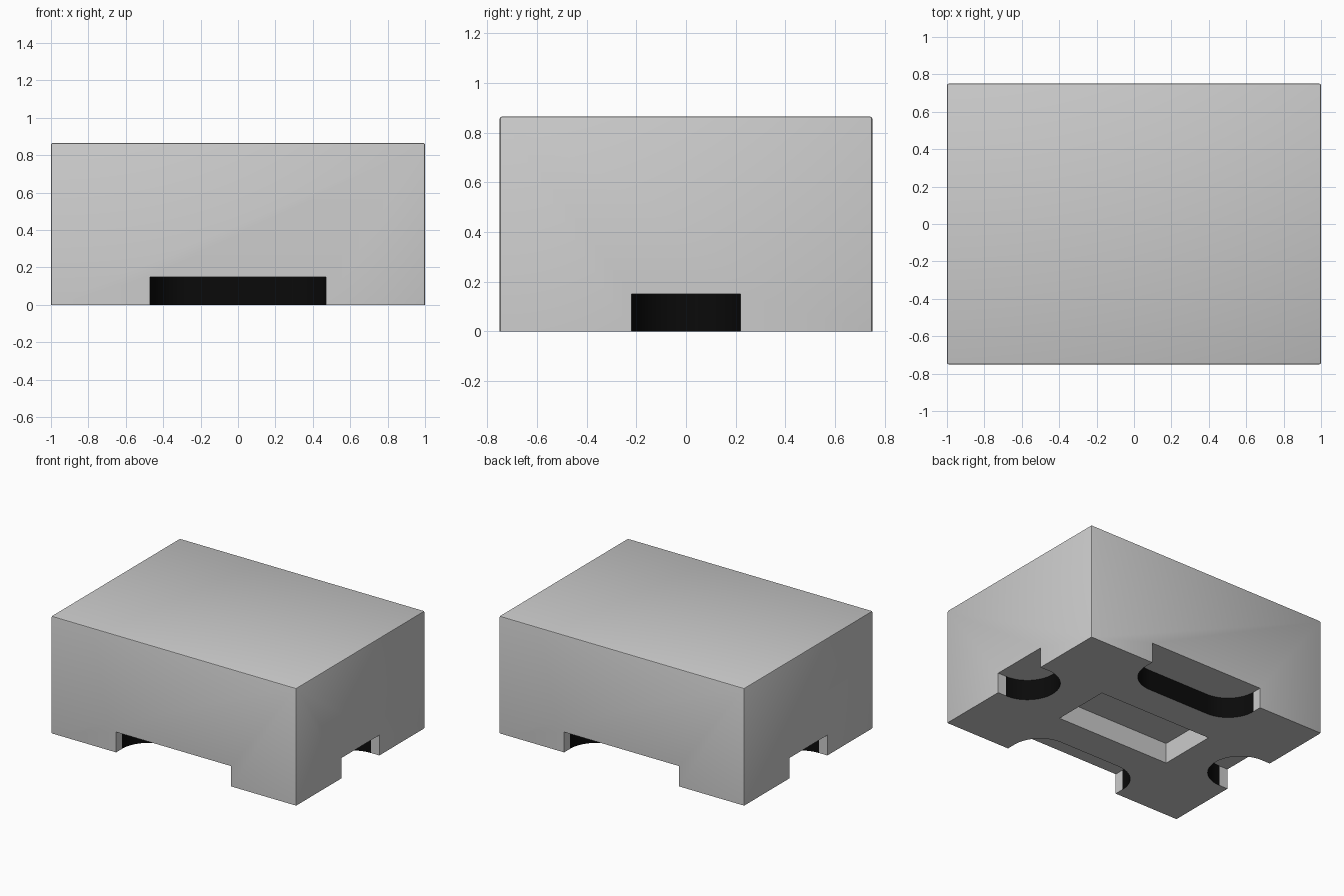
import bpy, bmesh, math

if "Cube" in bpy.data.objects:
    bpy.data.objects.remove(bpy.data.objects["Cube"])

HX, HY, H = 1.0, 0.75, 0.865     # half sizes and height of the block
CUT, R = 0.15, 0.22              # notch depth and corner radius
LIP = 0.07                       # straight part of each notch at the outer wall


def new_object(name, bm):
    bmesh.ops.recalc_face_normals(bm, faces=bm.faces[:])
    mesh = bpy.data.meshes.new(name)
    bm.to_mesh(mesh)
    bm.free()
    obj = bpy.data.objects.new(name, mesh)
    bpy.context.collection.objects.link(obj)
    return obj


def prism(bm, outline):
    """Extrude an outline from below the base up to the notch ceiling."""
    face = bm.faces.new([bm.verts.new((x, y, -0.1)) for x, y in outline])
    top = bmesh.ops.extrude_face_region(bm, geom=[face])["geom"]
    bmesh.ops.translate(bm, vec=(0, 0, CUT + 0.1),
                        verts=[v for v in top if isinstance(v, bmesh.types.BMVert)])


def notch(half_width, edge, steps=24):
    """Outline of an edge notch: straight lips, then rounded inner corners."""
    pts = [(-half_width, edge + 0.1)]
    arc = [math.pi + math.pi * i / (2 * steps) for i in range(steps + 1)]
    left = [(-half_width + R + R * math.cos(a), edge - LIP + R * math.sin(a)) for a in arc]
    right = [(-u, v) for u, v in reversed(left)]
    if half_width - R < 1e-4:
        right = right[1:]
    return pts + left + right + [(half_width, edge + 0.1)]


# Block with finely rounded top and upright edges
bm = bmesh.new()
bmesh.ops.create_cube(bm, size=1)
for v in bm.verts:
    v.co = (v.co.x * 2 * HX, v.co.y * 2 * HY, (v.co.z + 0.5) * H)
edges = [e for e in bm.edges if max(v.co.z for v in e.verts) > 0.1]
bmesh.ops.bevel(bm, geom=edges, offset=0.008, segments=2, profile=0.5, affect='EDGES')
block = new_object("block", bm)

# Cutter: long notches front and back, short ones left and right, centre pocket
bm = bmesh.new()
for s in (1, -1):
    prism(bm, [(u, s * v) for u, v in notch(0.47, HY)])
    prism(bm, [(s * v, u) for u, v in notch(R, HX)])
prism(bm, [(-0.465, -0.22), (0.465, -0.22), (0.465, 0.22), (-0.465, 0.22)])
cutter = new_object("base_cutter", bm)
cutter.hide_render = True

mod = block.modifiers.new("base_cut", 'BOOLEAN')
mod.operation, mod.solver, mod.object = 'DIFFERENCE', 'EXACT', cutter
bpy.context.view_layer.objects.active = block
block.select_set(True)
bpy.ops.object.modifier_apply(modifier=mod.name)
bpy.data.objects.remove(cutter)

# Black inner walls of the four notches
black = bpy.data.materials.new("black")
black.diffuse_color = (0.003, 0.003, 0.003, 1)
black.use_nodes = True
black.node_tree.nodes["Principled BSDF"].inputs["Base Color"].default_value = black.diffuse_color
block.data.materials.clear()
block.data.materials.append(None)
block.data.materials.append(black)
for p in block.data.polygons:
    c = p.center
    wall = abs(p.normal.z) < 0.1 and c.z < CUT
    inside = abs(c.x) < HX - LIP + 0.001 and abs(c.y) < HY - LIP + 0.001
    pocket = abs(c.x) < 0.47 and abs(c.y) < 0.23
    p.material_index = 1 if wall and inside and not pocket else 0

bpy.ops.object.shade_smooth_by_angle(angle=math.radians(30))
